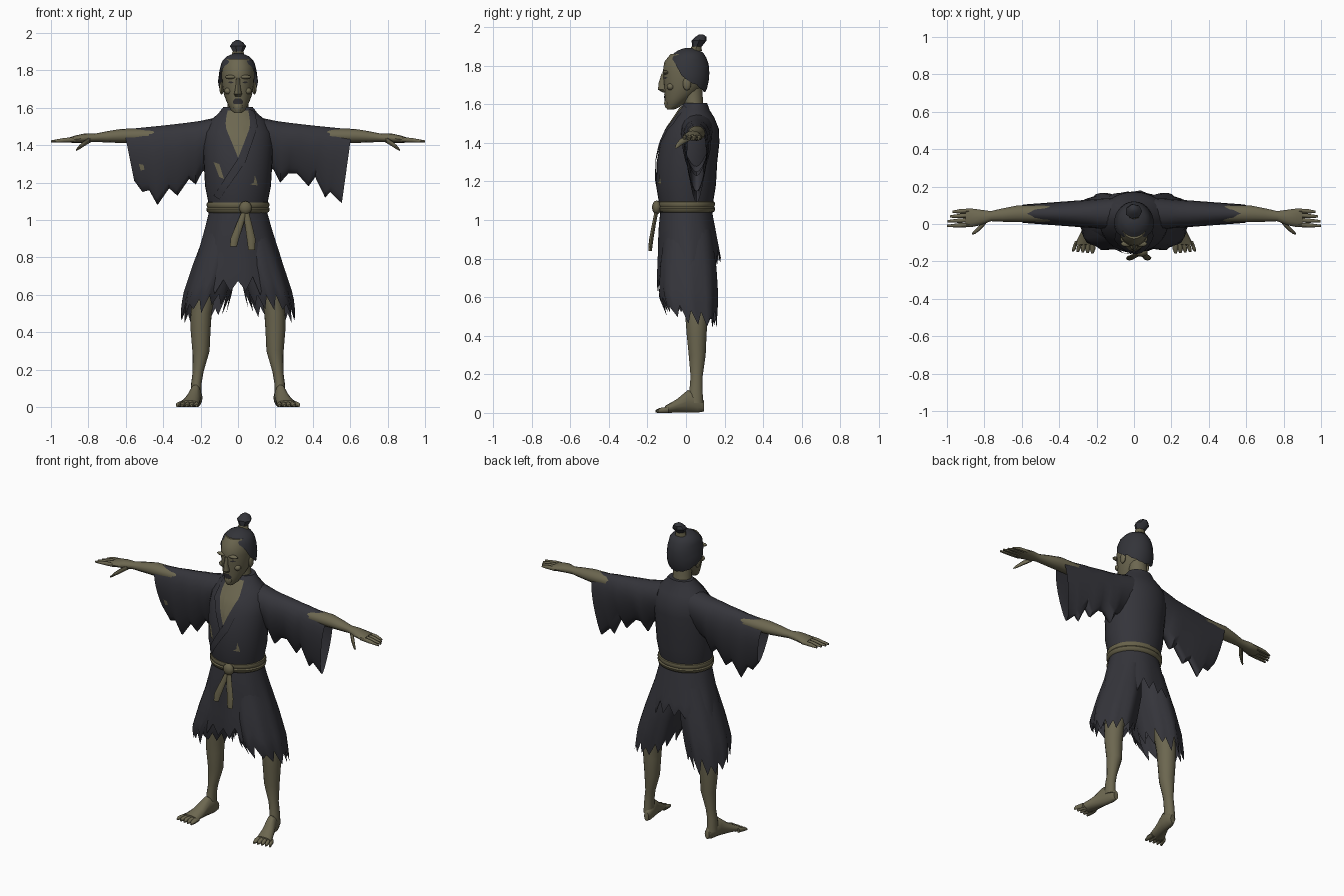
import bpy, bmesh, math, random
from mathutils import Vector
from mathutils.bvhtree import BVHTree

random.seed(4)
default = bpy.data.objects.get("Cube")
if default:
    bpy.data.objects.remove(default, do_unlink=True)


def material(name, r, g, b):
    mat = bpy.data.materials.new(name)
    mat.use_nodes = True
    mat.diffuse_color = (r, g, b, 1)
    shader = mat.node_tree.nodes["Principled BSDF"]
    shader.inputs["Base Color"].default_value = (r, g, b, 1)
    shader.inputs["Roughness"].default_value = 0.9
    return mat


SKIN = material("olive_skin", .15, .135, .08)
CLOTH = material("dark_cloth", .035, .035, .043)
HAIR = material("black_hair", .033, .034, .041)
ROPE = material("straw_belt", .135, .12, .067)
DARK = material("dark_mouth", .03, .028, .03)


def finish(name, bm, mat, angle=45):
    bmesh.ops.recalc_face_normals(bm, faces=bm.faces)
    mesh = bpy.data.meshes.new(name)
    bm.to_mesh(mesh)
    bm.free()
    mesh.materials.append(mat)
    mesh.shade_smooth()
    mesh.set_sharp_from_angle(angle=math.radians(angle))
    obj = bpy.data.objects.new(name, mesh)
    bpy.context.collection.objects.link(obj)
    return obj


def skin_rings(name, rings, mat, caps=(True, True)):
    """Bridge rings of points into one surface."""
    bm = bmesh.new()
    loops = [[bm.verts.new(p) for p in ring] for ring in rings]
    n = len(loops[0])
    for a, b in zip(loops, loops[1:]):
        for i in range(n):
            j = (i + 1) % n
            bm.faces.new((a[i], a[j], b[j], b[i]))
    for cap, loop in zip(caps, (loops[0], loops[-1])):
        if cap:
            bm.faces.new(loop)
    return finish(name, bm, mat)


def angles(n):
    return [math.tau * i / n for i in range(n)]


def loft(name, rows, mat, axis="z", n=14, caps=(True, True), side=1):
    """Ellipses (x, y, z, a, b) strung along one axis."""
    rings = []
    for x, y, z, a, b in rows:
        ring = []
        for t in angles(n):
            c, s = a * math.cos(t), b * math.sin(t)
            off = {"x": (0, c, s), "y": (c, 0, s), "z": (c, s, 0)}[axis]
            ring.append((side * (x + off[0]), y + off[1], max(0, z + off[2])))
        rings.append(ring)
    return skin_rings(name, rings, mat, caps)


def sample(rows, key):
    """Interpolate table rows sorted by a falling first value."""
    if key >= rows[0][0]:
        return rows[0][1:]
    for a, b in zip(rows, rows[1:]):
        if key >= b[0]:
            f = (a[0] - key) / (a[0] - b[0])
            return [p + (q - p) * f for p, q in zip(a[1:], b[1:])]
    return rows[-1][1:]


def drape(name, profile, hem, mat, n=32, rough=0, folds=0, waves=9, side=1, steps=9, cap=False):
    """Hanging shell whose lower edge height depends on the angle."""
    top = profile[0][0]
    teeth = [rough * random.uniform(.3, 1) * (-1) ** i for i in range(n)]
    rings = []
    for k in range(steps + 1):
        f = k / steps
        ring = []
        for t, tooth in zip(angles(n), teeth):
            z = top + (hem(t) + tooth - top) * f
            cx, cy, rx, ry = sample(profile, z)
            w = 1 + folds * f * math.cos(waves * t)
            ring.append((side * (cx + rx * w * math.cos(t)), cy + ry * w * math.sin(t), z))
        rings.append(ring)
    return skin_rings(name, rings, mat, (cap, False))


def plate(name, outline, target, mat, lift=.005):
    """Thin patch laid on the front of another part."""
    tree = BVHTree.FromPolygons([v.co for v in target.data.vertices],
                                [p.vertices for p in target.data.polygons])
    bm = bmesh.new()
    bm.faces.new([bm.verts.new((x, 0, z)) for x, z in outline])
    bmesh.ops.triangulate(bm, faces=bm.faces)
    bmesh.ops.subdivide_edges(bm, edges=bm.edges, cuts=5, use_grid_fill=True)
    for v in bm.verts:
        hit = tree.ray_cast(Vector((v.co.x, -1, v.co.z)), Vector((0, 1, 0)))[0]
        if hit:
            v.co.y = hit.y - lift
    obj = finish(name, bm, mat)
    return obj


def blob(name, centre, size, mat):
    bm = bmesh.new()
    bmesh.ops.create_uvsphere(bm, u_segments=10, v_segments=7, radius=1)
    for v in bm.verts:
        v.co = Vector(c + s * p for c, s, p in zip(centre, size, v.co))
    return finish(name, bm, mat)


# Robe body, chest opening and crossed lapels
robe = loft("robe_body", [
    (0, 0, 1.04, .15, .13), (0, 0, 1.1, .16, .142), (0, 0, 1.18, .176, .155),
    (0, .005, 1.3, .183, .157), (0, .02, 1.4, .188, .153), (0, .033, 1.47, .182, .138),
    (0, .042, 1.53, .15, .105), (0, .042, 1.57, .105, .08), (0, .05, 1.605, .078, .06)],
    CLOTH, n=32)
plate("chest", [(-.055, 1.585), (-.068, 1.53), (-.058, 1.45), (0, 1.33), (.02, 1.38),
                (.06, 1.47), (.065, 1.53), (.055, 1.585)], robe, SKIN)
plate("left_lapel", [(.058, 1.595), (.066, 1.5), (0, 1.33), (-.13, 1.13), (-.1, 1.11),
                     (.04, 1.31), (.105, 1.5), (.09, 1.58)], robe, CLOTH, .009)
plate("right_lapel", [(-.058, 1.595), (-.068, 1.5), (0, 1.335), (-.02, 1.3),
                      (-.105, 1.47), (-.09, 1.58)], robe, CLOTH, .007)
plate("right_robe_tear", [(-.13, 1.31), (-.1, 1.3), (-.075, 1.22), (-.1, 1.23)], robe, SKIN)
plate("left_robe_tear", [(.09, 1.24), (.1, 1.21), (.105, 1.185), (.065, 1.19), (.085, 1.2)], robe, SKIN)

# Skirt over ragged short trousers
skirt_profile = [(1.07, 0, 0, .148, .13), (.95, 0, .005, .18, .148), (.8, 0, .017, .225, .163),
                 (.7, 0, .01, .252, .16), (.5, 0, .005, .285, .15)]
skirt = drape("ragged_skirt", skirt_profile, lambda t: .72 + .08 * math.sin(t), CLOTH,
              n=40, rough=.055, folds=.025)
trouser_profile = [(.95, .085, .01, .085, .12), (.75, .125, .012, .118, .145),
                   (.6, .165, .014, .125, .15), (.45, .195, .04, .112, .115)]
for side, label in ((1, "left"), (-1, "right")):
    drape(label + "_trouser", trouser_profile,
          lambda t: .525 - .035 * math.sin(t) - .03 * math.cos(t), CLOTH,
          n=30, rough=.055, folds=.05, waves=8, side=side)

# Belt with knot and two tails
loft("belt", [(0, .002, 1.035, .15, .13), (0, .002, 1.045, .166, .146), (0, .002, 1.06, .17, .15),
              (0, .002, 1.068, .164, .144), (0, .002, 1.08, .17, .15),
              (0, .002, 1.093, .166, .146), (0, .002, 1.1, .15, .13)], ROPE, n=32)
blob("belt_knot", (.04, -.152, 1.065), (.036, .024, .036), ROPE)
for label, dx, low in (("right", -.058, .86), ("left", .03, .84)):
    loft(label + "_belt_tail", [
        (.04, -.15, 1.06, .014, .01), (.04 + dx * .5, -.166, .98, .019, .01),
        (.04 + dx, -.18, .9, .023, .011), (.04 + dx * 1.1, -.186, low, .018, .009)], ROPE, n=8)

# Wide torn sleeves: (distance from centre, lower edge)
hems = {
    1: [(.1, 1.3), (.19, 1.27), (.23, 1.2), (.28, 1.25), (.33, 1.25), (.4, 1.18),
        (.44, 1.23), (.5, 1.12), (.53, 1.15), (.6, 1.09)],
    -1: [(.1, 1.3), (.19, 1.26), (.23, 1.19), (.27, 1.22), (.34, 1.13), (.39, 1.17),
         (.46, 1.08), (.51, 1.16), (.55, 1.15), (.6, 1.21)]}


def sleeve(name, side):
    rings = []
    for x, low in hems[side]:
        f = (x - .1) / .5
        top = 1.55 - .065 * f ** .7
        ring = []
        for t in angles(20):
            up = (math.sin(t) + 1) / 2
            y = .055 + (.1 - .042 * f) * math.cos(t) * (.5 + .6 * up)
            z = low + (top - low) * up
            ring.append((side * (x + .01 - .055 * f * (1 - up)), y, z))
        rings.append(ring)
    return skin_rings(name, rings, CLOTH, (True, False))


for side, label in ((1, "left"), (-1, "right")):
    sleeve_obj = sleeve(label + "_sleeve", side)
    if side < 0:
        plate("sleeve_tear", [(-.53, 1.3), (-.505, 1.295), (-.5, 1.27), (-.52, 1.265)], sleeve_obj, SKIN)

    # Forearm, palm and fingers
    loft(label + "_arm", [
        (.45, .055, 1.45, .045, .04), (.62, .055, 1.45, .045, .038), (.7, .048, 1.445, .036, .03),
        (.765, .042, 1.44, .027, .022), (.82, .035, 1.438, .041, .025),
        (.87, .033, 1.432, .05, .02), (.9, .033, 1.428, .047, .014)], SKIN, "x", 12, side=side)
    for i, finger in enumerate(("index", "middle", "ring", "little")):
        y, tip = -.004 + .025 * i, (1, .998, .985, .97)[i]
        loft(f"{label}_{finger}_finger", [
            (.87, y, 1.43, .012, .013), (.93, y - .003, 1.427, .012, .012),
            (tip, y - .006, 1.42, .006, .006)], SKIN, "x", 8, side=side)
    loft(label + "_thumb", [
        (.79, .02, 1.43, .018, .016), (.825, -.02, 1.408, .016, .015),
        (.85, -.042, 1.388, .011, .011), (.865, -.052, 1.375, .005, .005)], SKIN, "x", 8, side=side)

    # Bare leg, foot and toes
    loft(label + "_leg", [
        (.16, .05, .75, .065, .07), (.197, .055, .5, .056, .06), (.2, .055, .41, .053, .053),
        (.198, .058, .3, .046, .045), (.213, .055, .19, .029, .032),
        (.222, .052, .13, .028, .034), (.225, .05, .05, .03, .04)], SKIN, side=side)
    loft(label + "_foot", [
        (.214, .094, .035, .016, .028), (.22, .06, .05, .03, .05), (.228, .01, .06, .032, .06),
        (.245, -.05, .035, .042, .035), (.262, -.11, .018, .054, .018)], SKIN, "y", side=side)
    for i in range(5):
        x, size = .222 + .021 * i, .015 - .0013 * i
        loft(f"{label}_toe_{i + 1}", [
            (x, -.09, .016, size, .016), (x + .004 * i, -.135, .013, size, .013),
            (x + .005 * i, -.158 + .003 * i, .008, .006, .007)], SKIN, "y", 8, side=side)

# Neck and head
loft("neck", [(0, .045, 1.52, .075, .06), (0, .04, 1.6, .056, .05), (0, .03, 1.7, .056, .055)], SKIN)
head = loft("head", [
    (0, -.08, 1.572, .02, .018), (0, -.065, 1.59, .04, .04), (0, -.042, 1.63, .06, .066),
    (0, -.02, 1.67, .075, .093), (0, -.005, 1.72, .085, .112), (0, 0, 1.77, .088, .12),
    (0, 0, 1.82, .086, .112), (0, .005, 1.86, .07, .085)], SKIN, n=20)
loft("nose", [(0, -.118, 1.76, .009, .008), (0, -.122, 1.71, .013, .02),
              (0, -.118, 1.675, .021, .027), (0, -.105, 1.66, .015, .014)], SKIN, n=8)
loft("lower_lip", [(0, -.095, 1.618, .024, .016), (0, -.097, 1.605, .026, .018),
                   (0, -.092, 1.58, .016, .014)], SKIN, n=10)
plate("mouth", [(-.024, 1.62), (-.028, 1.635), (-.014, 1.65), (.014, 1.65),
                (.028, 1.635), (.024, 1.62)], head, DARK)
for side, label in ((1, "left"), (-1, "right")):
    blob(label + "_ear", (side * .088, .005, 1.705), (.012, .022, .034), SKIN)
    blob(label + "_brow", (side * .038, -.106, 1.765), (.034, .016, .011), SKIN)
    blob(label + "_cheek", (side * .052, -.08, 1.69), (.022, .02, .018), SKIN)
    plate(label + "_eye", [(side * .022, 1.736), (side * .038, 1.742), (side * .056, 1.738),
                           (side * .038, 1.73)], head, DARK, .003)


# Hair cap, low at the nape and high over the brow
def hairline(t):
    front = -math.sin(t)
    if front > .1:
        return 1.73 + .1 * min(1, (front - .1) / .55)
    return 1.66 + .07 * (front + 1) / 1.1


drape("hair", [(1.892, 0, .02, .02, .022), (1.88, 0, .02, .055, .06), (1.85, 0, .01, .086, .092),
               (1.8, 0, .003, .099, .117), (1.74, 0, .003, .107, .118), (1.69, 0, .012, .1, .1),
               (1.64, 0, .02, .08, .07)], hairline, HAIR, n=28, rough=.006, cap=True)
loft("hair_tie", [(0, .05, 1.875, .036, .032), (0, .055, 1.9, .03, .026)], ROPE, n=8)
loft("topknot", [(0, .055, 1.895, .026, .024), (-.002, .068, 1.93, .046, .04),
                 (-.003, .078, 1.95, .03, .028), (-.003, .078, 1.962, .01, .01)], HAIR, n=7)
